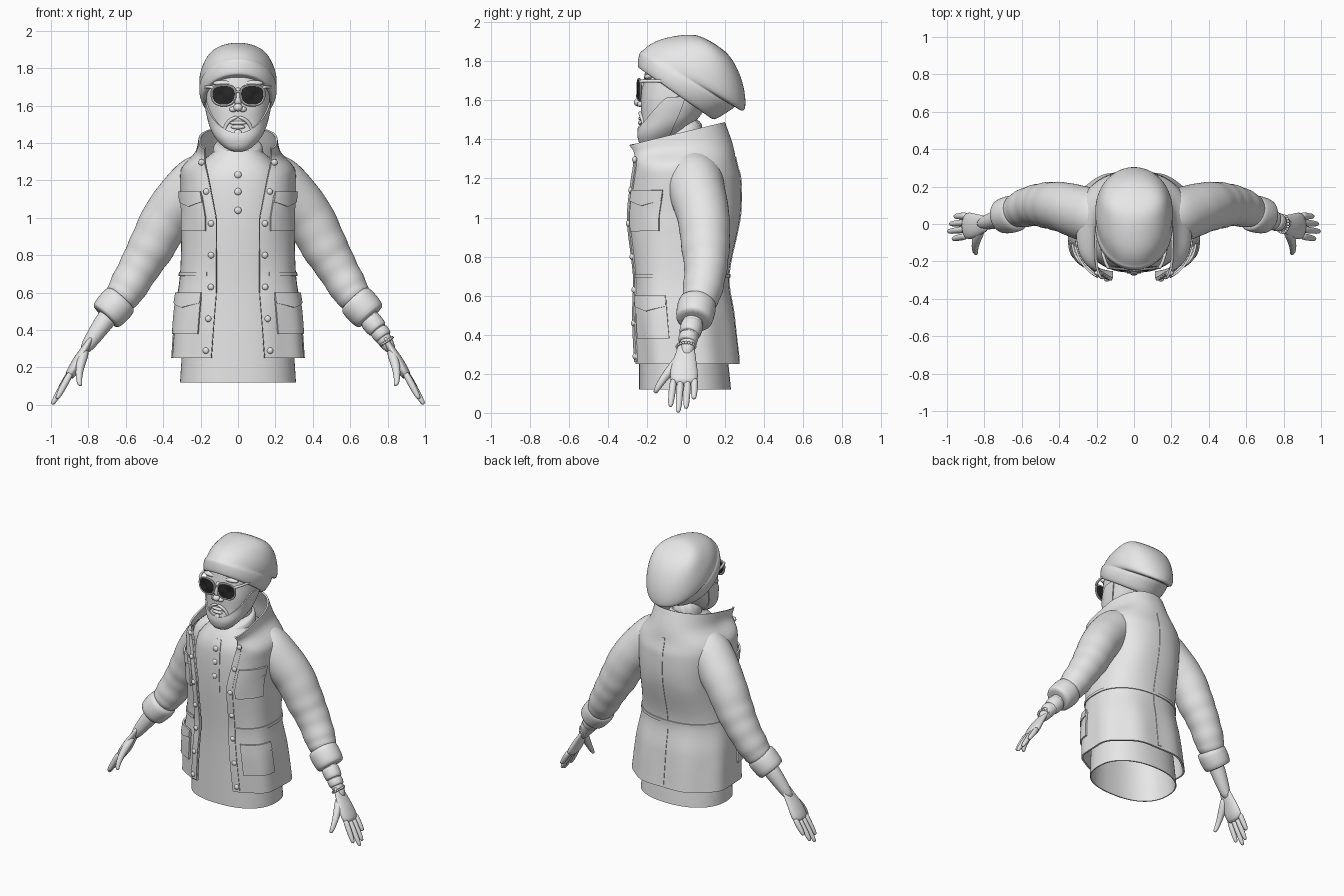
import bpy, bmesh
from math import sin, cos, pi, asin, copysign, radians
from mathutils import Vector

default = bpy.data.objects.get("Cube")
if default:
    bpy.data.objects.remove(default, do_unlink=True)

def material(name, value):
    mat = bpy.data.materials.new(name)
    mat.use_nodes = True
    mat.diffuse_color = (value, value, value, 1)
    mat.node_tree.nodes["Principled BSDF"].inputs["Base Color"].default_value = mat.diffuse_color
    return mat

GREY = material("clay grey", .8)
BLACK = material("lens black", .02)

def finish(name, bm, mirror=False, subsurf=0, thick=0, mat=GREY):
    """Turn a bmesh into a smooth object with the usual modifiers."""
    bmesh.ops.remove_doubles(bm, verts=bm.verts, dist=1e-5)
    bmesh.ops.recalc_face_normals(bm, faces=bm.faces)
    mesh = bpy.data.meshes.new(name)
    bm.to_mesh(mesh)
    bm.free()
    mesh.materials.append(mat)
    mesh.shade_smooth()
    obj = bpy.data.objects.new(name, mesh)
    bpy.context.collection.objects.link(obj)
    if thick:
        shell = obj.modifiers.new("thickness", 'SOLIDIFY')
        shell.thickness, shell.offset = thick, 0
    if subsurf:
        smooth = obj.modifiers.new("smooth", 'SUBSURF')
        smooth.levels = smooth.render_levels = subsurf
    else:
        obj.modifiers.new("sharp", 'EDGE_SPLIT').split_angle = radians(40)
    if mirror:
        obj.modifiers.new("mirror", 'MIRROR').use_mirror_merge = False

def patch(name, shape, columns, rows, **options):
    """Sheet of quads from shape(a, b) over the unit square."""
    bm = bmesh.new()
    grid = [[bm.verts.new(shape(i / columns, j / rows)) for i in range(columns + 1)]
            for j in range(rows + 1)]
    for low, high in zip(grid, grid[1:]):
        for i in range(columns):
            bm.faces.new((low[i], low[i + 1], high[i + 1], high[i]))
    finish(name, bm, **options)

def loft(name, rings, sides=16, **options):
    """Capped skin over ellipses given as (centre, axis, axis)."""
    bm = bmesh.new()
    angles = [2 * pi * i / sides for i in range(sides)]
    loops = [[bm.verts.new(c + u * cos(t) + v * sin(t)) for t in angles] for c, u, v in rings]
    for low, high in zip(loops, loops[1:]):
        for i in range(sides):
            bm.faces.new((low[i - 1], low[i], high[i], high[i - 1]))
    bm.faces.new(loops[0])
    bm.faces.new(loops[-1])
    finish(name, bm, **options)

def tube(name, points, flat=1, sides=12, **options):
    """Limb through (x, y, z, radius) points, optionally flattened."""
    pos = [Vector(p[:3]) for p in points]
    run = (pos[-1] - pos[0]).normalized()
    reference = Vector((0, 0, 1)) if abs(run.y) > .8 else Vector((0, 1, 0))
    rings = []
    for i, (*_, radius) in enumerate(points):
        along = (pos[min(i + 1, len(pos) - 1)] - pos[max(i - 1, 0)]).normalized()
        u = along.cross(reference).normalized()
        rings.append((pos[i], u * radius * flat, u.cross(along) * radius))
    loft(name, rings, sides, subsurf=1, **options)

def straight(name, start, end, radius, profile, **options):
    """Straight tube with a profile of (fraction along, radius factor)."""
    start, end = Vector(start), Vector(end)
    tube(name, [(*start.lerp(end, f), radius * s) for f, s in profile], **options)

def blobs(name, centres, radii, **options):
    bm = bmesh.new()
    for centre in centres:
        ball = bmesh.ops.create_uvsphere(bm, u_segments=16, v_segments=10, radius=1)
        for v in ball["verts"]:
            v.co = Vector([c + r * k for c, r, k in zip(centre, radii, v.co)])
    finish(name, bm, **options)

def ramp(value, low, high):
    return min(1, max(0, (value - low) / (high - low)))

def sample(table, key):
    """Smooth interpolation of table rows by their first column."""
    i = max(k for k in range(len(table) - 1) if k == 0 or table[k][0] <= key)
    a, b = table[i], table[i + 1]
    before, after = table[max(i - 1, 0)], table[min(i + 2, len(table) - 1)]
    span = b[0] - a[0]
    f = (key - a[0]) / span
    out = []
    for prev, here, there, then in zip(before[1:], a[1:], b[1:], after[1:]):
        m = (there - prev) / (b[0] - before[0]) * span
        n = (then - here) / (after[0] - a[0]) * span
        d = there - here
        out.append(here + f * (m + f * (3 * d - 2 * m - n + f * (m + n - 2 * d))))
    return out

def surface(table, gap=lambda h: 0, tilt=lambda h: 0, square=lambda h: .85):
    """Body surface: u runs 0 front, 1 back, 2 front again; h is height."""
    def at(u, h, off=0):
        front, back, width = sample(table, h)
        u = (u + 1) % 2 - 1
        start = asin(min(1, (gap(h) / width) ** (1 / square(h))))
        t = start + abs(u) * (pi - start)
        middle, depth = (front + back) / 2, (back - front) / 2
        power = square(h) if cos(t) > 0 else .9
        x = copysign(width * abs(sin(t)) ** power, u)
        y = -depth * copysign(abs(cos(t)) ** power, cos(t))
        normal = Vector((x / width ** 2, y / depth ** 2, 0)).normalized()
        p = Vector((x, middle + y, h)) + normal * off
        p.z += tilt(h) * p.y
        return p
    return at

def area(shape, left, right, low, high, off=0):
    return lambda a, b: shape(left + (right - left) * a, low + (high - low) * b, off)

# Coat: rows of height, front, back, half width; the collar opens, tilts and squares off
def rise(h):
    return ramp(h, 1.2, 1.44)

coat_base = surface(
    [(.25, -.26, .28, .36), (.5, -.27, .25, .34), (.7, -.27, .22, .31), (1, -.3, .28, .3),
     (1.2, -.29, .28, .31), (1.27, -.28, .26, .3), (1.35, -.3, .24, .23), (1.44, -.33, .2, .21)],
    gap=lambda h: .115 + .065 * ramp(h, 1, 1.32) + .03 * ramp(h, .6, .2),
    tilt=lambda h: .24 * rise(h) ** 2, square=lambda h: .7 - .25 * rise(h))

def coat(u, h, off=0):
    skirt = ramp(h, .7, .4) * cos(7 * pi * u)
    chest = max(0, 1 - 4 * abs(h - .95)) * cos(5 * pi * u)
    return coat_base(u, h, off + .006 * skirt + .004 * chest)

edge = 1e-4
patch("coat", area(coat, edge, 2 - edge, .25, 1.44, -.006), 112, 56, thick=.012)
patch("coat_placket", area(coat, edge, .05, .26, 1.3, .003), 5, 40, thick=.008, mirror=True)
patch("waist_seam", area(coat, .06, 1.94, .69, .71, .002), 90, 3, thick=.01)
patch("back_seam", area(coat, .99, 1.01, .27, 1.3, .001), 2, 40, thick=.006)
blobs("coat_snaps", [coat(.03, .29 + .17 * i, .006) for i in range(7)],
      (.017, .013, .017), mirror=True)

# Chest and hip pockets with pointed flaps
for place, left, right, low, top in (("chest", .07, .35, .93, 1.12), ("hip", .09, .39, .38, .58)):
    patch(place + "_pocket", area(coat, left, right, low, top, .006), 14, 10, thick=.012, mirror=True)
    def flap(a, b):
        drop = .08 - .05 * abs(a - .5)
        return coat(left + (right - left) * a, top + .02 - drop * b, .013)
    patch(place + "_flap", flap, 14, 5, thick=.012, mirror=True)

# Shirt with button placket, neckband and neck
shirt = surface([(.12, -.24, .23, .31), (.6, -.24, .19, .28), (1, -.26, .23, .27),
                 (1.22, -.25, .22, .25), (1.3, -.22, .17, .19), (1.36, -.18, .1, .12)])
patch("shirt", area(shirt, 0, 2, .12, 1.36, -.004), 64, 30, thick=.008)
patch("shirt_placket", area(shirt, -.03, .03, .93, 1.29, .002), 4, 24, thick=.006)
blobs("shirt_buttons", [shirt(0, h, .004) for h in (1.04, 1.14, 1.23)], (.019, .012, .019))
loft("neckband", [(Vector((0, -.045, z)), Vector((r, 0, 0)), Vector((0, r + .02, .04)))
                  for z, r in ((1.33, .13), (1.34, .14), (1.39, .13), (1.4, .12))], 32, subsurf=1)
tube("neck", [(0, -.02, 1.28, .11), (0, 0, 1.55, .11)])

# Sleeves with soft folds, growing out of the shoulders, and turned-up cuffs
path = [(.12, .03, 1.23, .13), (.2, .04, 1.19, .15), (.28, .06, 1.12, .145), (.38, .09, 1, .135),
        (.46, .1, .85, .125), (.53, .1, .73, .11), (.6, .08, .61, .1), (.64, .06, .55, .08)]
keyed = [(i, *point) for i, point in enumerate(path)]
sleeve = []
for i in range(29):
    x, y, z, radius = sample(keyed, i / 4)
    sleeve.append((x, y, z, radius + .003 * sin(2 * i) * ramp(i, 8, 16)))
tube("sleeve", sleeve, sides=24, mirror=True)
band = ((0, .8), (.03, 1), (.5, 1.02), (.97, .95), (1, .8))
straight("cuff", (.62, .06, .57), (.71, .04, .47), .1, band, sides=20, mirror=True)

# Forearms, hands and fingers
tube("forearm", [(.64, .05, .54, .06), (.72, .03, .44, .055), (.78, .01, .35, .043),
                 (.83, 0, .28, .03)], mirror=True)
tube("palm", [(.78, 0, .37, .04), (.81, 0, .31, .05), (.85, -.01, .25, .068),
              (.88, -.01, .19, .077), (.91, -.01, .14, .07)], flat=.4, mirror=True)
fingertip = ((0, 1.05), (.45, 1), (.85, .85), (1, .5))
tips = {"index": (.97, -.08, .03), "middle": (.995, -.04, 0),
        "ring": (.985, 0, .02), "little": (.96, .04, .07)}
for i, (label, tip) in enumerate(tips.items()):
    knuckle = (.89, -.063 + .036 * i, .18)
    straight(label + "_finger", knuckle, tip, .02, fingertip, sides=8, mirror=True)
tube("thumb", [(.81, -.02, .3, .025), (.84, -.07, .23, .03), (.85, -.12, .17, .021),
               (.85, -.15, .12, .017), (.84, -.16, .1, .01)], sides=8, mirror=True)

# Left wrist bands and beads
straight("wide_wristband", (.7, .035, .46), (.75, .017, .4), .06, band)
straight("narrow_wristband", (.75, .016, .4), (.78, .006, .36), .052, band)
ring = [k * pi / 10 for k in range(20)]
blobs("bracelet_beads", [(.795 + .03 * cos(t), .046 * sin(t), .34 + .02 * cos(t)) for t in ring],
      (.008, .008, .008))

# Head and beard: the jaw rises toward the back
head = surface([(1.42, -.13, -.09, .01), (1.43, -.2, -.02, .06), (1.48, -.24, .05, .125),
                (1.54, -.23, .1, .155), (1.62, -.23, .15, .17), (1.8, -.2, .16, .16)],
               tilt=lambda h: .35 * ramp(h, 1.64, 1.44))
patch("head", area(head, 0, 2, 1.42, 1.8), 48, 32)

def beard(a, b):
    u = 1.1 * (a - .5)
    top = 1.51 + .11 * ramp(abs(u), 0, .42) ** 2
    return head(u, 1.43 + (top - 1.43) * b, .003)

patch("beard", beard, 40, 12, thick=.01)

# Facial features
tube("moustache", [(0, -.236, 1.54, .01), (.035, -.234, 1.53, .011),
                   (.066, -.22, 1.5, .011), (.076, -.212, 1.45, .01)], sides=8, mirror=True)
blobs("upper_lip", [(0, -.23, 1.507)], (.045, .013, .011))
blobs("lower_lip", [(0, -.232, 1.485)], (.038, .014, .012))
blobs("chin_tuft", [(0, -.234, 1.45)], (.022, .014, .022))
tube("nose_bridge", [(0, -.21, 1.7, .02), (0, -.228, 1.65, .02), (0, -.242, 1.6, .025)])
blobs("nose_tip", [(0, -.245, 1.59)], (.025, .022, .021))
blobs("nostril", [(.026, -.232, 1.58)], (.02, .018, .015), mirror=True)
blobs("brow", [(.075, -.19, 1.72)], (.06, .024, .016), mirror=True)

# Sunglasses: rounded-square lenses, a little narrower at the bottom
def outline(t, wide, high):
    x, z = [copysign(abs(k) ** .8, k) for k in (cos(t), sin(t))]
    return Vector((.077 + wide * x * (1 + .08 * z), -.24 + .008 * x, 1.655 + high * z))

def rim(a, b):
    wire = .006 * cos(2 * pi * b)
    return outline(2 * pi * a, .064 + wire, .054 + wire) + Vector((0, .006 * sin(2 * pi * b), 0))

patch("sunglass_lens", lambda a, b: outline(2 * pi * a, .063 * b, .053 * b), 36, 3,
      thick=.008, mirror=True, mat=BLACK)
patch("sunglass_rim", rim, 36, 8, mirror=True)
tube("sunglass_bridge", [(x, -.247, 1.675, .006) for x in (-.02, 0, .02)], sides=8)
tube("sunglass_temple", [(.13, -.24, 1.695, .011), (.15, -.22, 1.7, .01),
                         (.18, -.12, 1.7, .008), (.18, 0, 1.69, .008)], sides=8, mirror=True)

# Slouchy beanie: front point, back point and half width of each tilted ring
rows = [(-.22, 1.77, .12, 1.52, .17), (-.25, 1.76, .14, 1.49, .19), (-.25, 1.8, .2, 1.53, .21),
        (-.24, 1.85, .25, 1.56, .21), (-.23, 1.85, .25, 1.57, .2), (-.2, 1.88, .3, 1.53, .21),
        (-.15, 1.91, .31, 1.58, .21), (-.07, 1.93, .3, 1.67, .19), (.02, 1.94, .26, 1.78, .16),
        (.08, 1.93, .2, 1.86, .09)]
rings = []
for front_y, front_z, back_y, back_z, width in rows:
    front, back = Vector((0, front_y, front_z)), Vector((0, back_y, back_z))
    rings.append(((front + back) / 2, Vector((width, 0, 0)), (back - front) / 2))
loft("beanie", rings, 24, subsurf=2)
